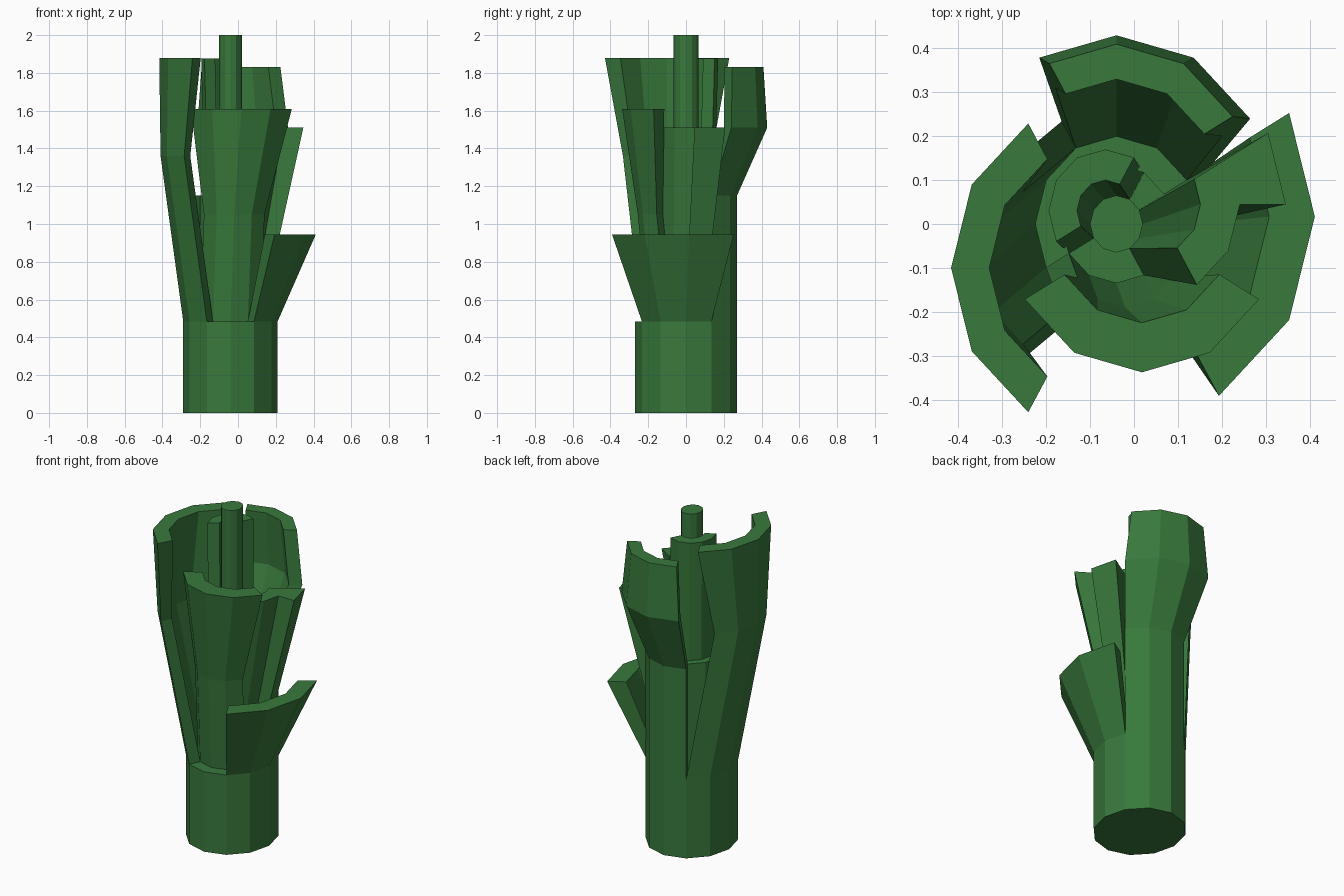
import bpy, bmesh
from math import sin, cos, radians

if "Cube" in bpy.data.objects:
    bpy.data.objects.remove(bpy.data.objects["Cube"])

SX = 0.926          # stalk is slightly narrower in x than y
CX = -0.04          # stalk axis

green = bpy.data.materials.new("leaf_green")
green.diffuse_color = (0.04, 0.19, 0.045, 1)
green.use_nodes = True
green.node_tree.nodes["Principled BSDF"].inputs["Base Color"].default_value = green.diffuse_color


def ring_point(s, r, a):
    z, cx, cy = s[:3]
    return (cx + SX * r * cos(radians(a)), cy + r * sin(radians(a)), z)


def finish(bm, name):
    bmesh.ops.recalc_face_normals(bm, faces=bm.faces)
    me = bpy.data.meshes.new(name)
    bm.to_mesh(me)
    bm.free()
    me.materials.append(green)
    bpy.context.collection.objects.link(bpy.data.objects.new(name, me))


def leaf(name, a0, a1, sections):
    """Thick arc from a0 to a1 degrees; sections are (z, cx, cy, r_in, r_out)."""
    bm = bmesh.new()
    rows = []
    for s in sections:
        arc = range(a0, a1 + 1, 30)
        pts = [ring_point(s, s[4], a) for a in arc]
        pts += [ring_point(s, s[3], a) for a in reversed(arc)]
        rows.append([bm.verts.new(p) for p in pts])
    n = len(rows[0])
    for lo, hi in zip(rows, rows[1:]):
        for i in range(n):
            j = (i + 1) % n
            bm.faces.new((lo[i], lo[j], hi[j], hi[i]))
    h = n // 2
    for row in (rows[0], rows[-1]):
        for i in range(h - 1):
            bm.faces.new((row[i], row[i + 1], row[n - 2 - i], row[n - 1 - i]))
    finish(bm, name)


def stalk(name, r, z0, z1):
    bm = bmesh.new()
    lo, hi = [[bm.verts.new(ring_point((z, CX, 0), r, a)) for a in range(0, 360, 30)]
              for z in (z0, z1)]
    bm.faces.new(lo)
    bm.faces.new(hi)
    for i in range(12):
        j = (i + 1) % 12
        bm.faces.new((lo[i], lo[j], hi[j], hi[i]))
    finish(bm, name)


# Solid stalk and thin core
stalk("trunk", 0.27, 0, 0.485)
stalk("lower_core", 0.135, 0.485, 0.6)
stalk("core", 0.065, 0.6, 2.0)

# Outer layer of leaves
B = 0.485
leaf("back_leaf", 30, 120, [(B, CX, 0, 0.2, 0.27), (1.15, CX, 0, 0.2, 0.27),
                            (1.51, CX, 0.05, 0.3, 0.38), (1.83, CX, 0.08, 0.25, 0.33)])
leaf("left_leaf", 120, 240, [(B, CX, 0, 0.2, 0.27), (1.36, -0.16, -0.10, 0.2, 0.27),
                             (1.88, -0.065, -0.10, 0.286, 0.38)])
leaf("right_leaf", -60, 30, [(B, CX, 0, 0.2, 0.27), (0.945, -0.025, 0.017, 0.36, 0.472)])

# Middle layer
leaf("front_leaf", 210, 330, [(B, CX, 0, 0.135, 0.2), (1.05, -0.02, -0.055, 0.135, 0.2),
                              (1.61, 0.018, -0.005, 0.22, 0.333)])
leaf("side_leaf", 0, 30, [(B, CX, 0, 0.135, 0.2), (0.6, CX, 0, 0.135, 0.2),
                          (1.51, 0.045, 0.045, 0.212, 0.325)])
leaf("middle_sheath", 30, 210, [(B, CX, 0, 0.135, 0.2), (1.15, CX, 0, 0.135, 0.2)])

# Inner layer
leaf("inner_right_leaf", -60, 30, [(0.6, CX, 0, 0.065, 0.135), (1.51, 0.045, 0.045, 0.115, 0.212)])
leaf("inner_left_leaf", 60, 210, [(0.6, CX, 0, 0.065, 0.135), (1.875, -0.065, 0.03, 0.07, 0.14)])
